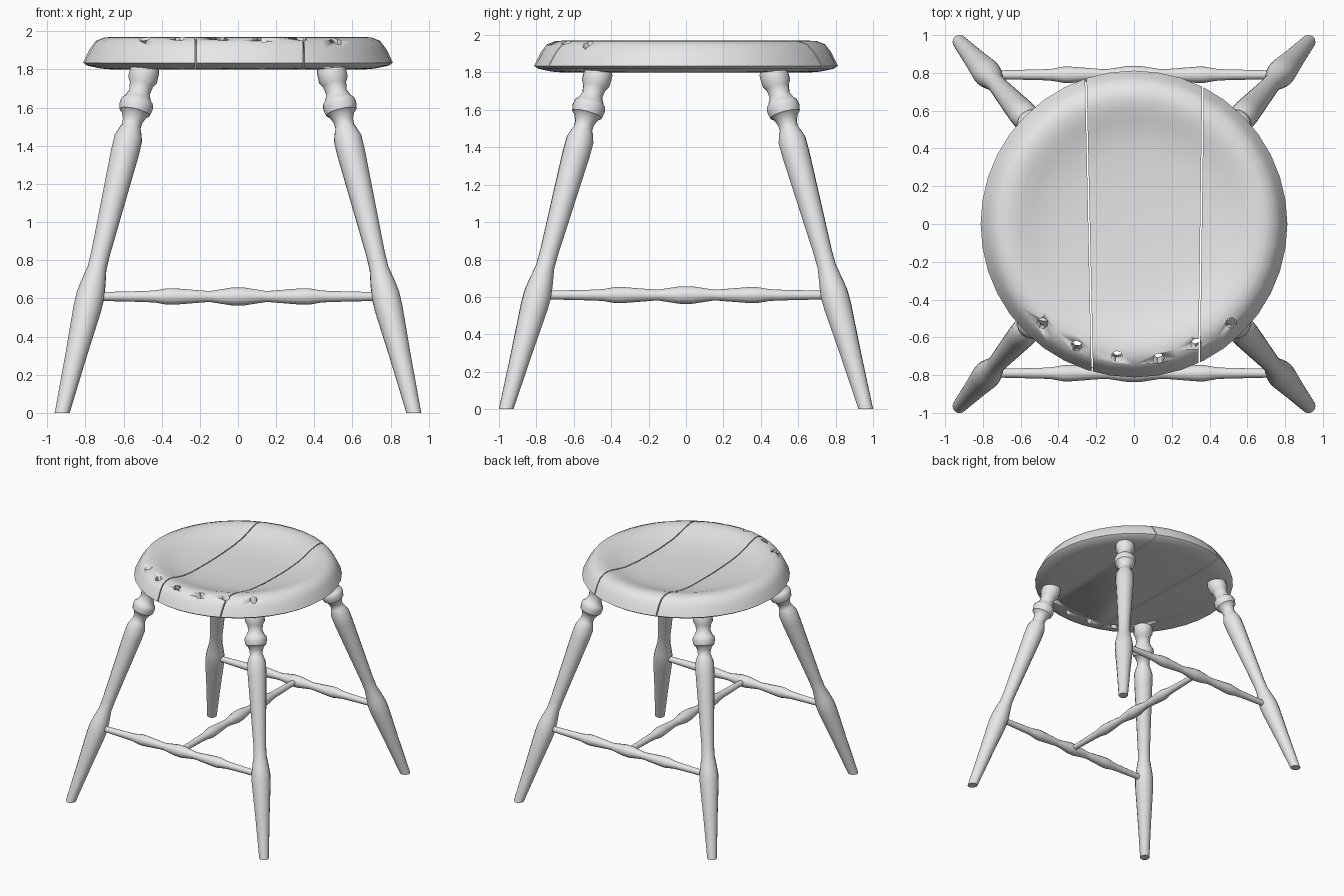
import bpy
import bmesh
import math
from mathutils import Vector

cube = bpy.data.objects.get("Cube")
if cube:
    bpy.data.objects.remove(cube, do_unlink=True)

wood = bpy.data.materials.new("grey wood")
wood.use_nodes = True
GREY = (0.8, 0.8, 0.8, 1)
wood.diffuse_color = GREY
wood.node_tree.nodes["Principled BSDF"].inputs["Base Color"].default_value = GREY


def finish(name, bm, angle=40):
    """Turn a bmesh into a smooth-shaded object."""
    bmesh.ops.recalc_face_normals(bm, faces=bm.faces)
    mesh = bpy.data.meshes.new(name)
    bm.to_mesh(mesh)
    bm.free()
    mesh.materials.append(wood)
    obj = bpy.data.objects.new(name, mesh)
    bpy.context.collection.objects.link(obj)
    activate(obj)
    bpy.ops.object.shade_smooth_by_angle(angle=math.radians(angle))
    return obj


def activate(obj):
    bpy.ops.object.select_all(action="DESELECT")
    obj.select_set(True)
    bpy.context.view_layer.objects.active = obj


def lathe(profile, start, end, sides):
    """Closed turning: profile of (fraction along axis, radius)."""
    start, end = Vector(start), Vector(end)
    rot = (end - start).to_track_quat("Z", "Y").to_matrix()
    bm = bmesh.new()
    rings = []
    for t, r in profile:
        centre = start.lerp(end, t)
        rings.append([bm.verts.new(centre + rot @ Vector(
            (r * math.cos(math.tau * i / sides), r * math.sin(math.tau * i / sides), 0)))
            for i in range(sides)])
    for a, b in zip(rings, rings[1:]):
        for i in range(sides):
            j = (i + 1) % sides
            bm.faces.new((a[i], a[j], b[j], b[i]))
    bm.faces.new(rings[0][::-1])
    bm.faces.new(rings[-1])
    return bm


def trim(bm, point, normal):
    """Cut away the side the normal points to and cap the cut."""
    bmesh.ops.bisect_plane(bm, geom=bm.verts[:] + bm.edges[:] + bm.faces[:],
                           plane_co=point, plane_no=normal, clear_outer=True)
    bmesh.ops.holes_fill(bm, edges=[e for e in bm.edges if e.is_boundary], sides=0)


# Seat: dished round slab, given as (height, radius)
SEAT = [(1.80, 0.66), (1.805, 0.72), (1.82, 0.79), (1.835, 0.812), (1.86, 0.80),
        (1.91, 0.775), (1.95, 0.745), (1.968, 0.70), (1.97, 0.66), (1.96, 0.61),
        (1.94, 0.55), (1.92, 0.48), (1.905, 0.38), (1.895, 0.2), (1.893, 0.05)]
GAP = 0.004
LEFT_SEAM, LEFT_DIR = Vector((-0.238, 0, 0)), Vector((1, 0.022, 0))
RIGHT_SEAM, RIGHT_DIR = Vector((0.355, 0, 0)), Vector((1, -0.014, 0))
shift = Vector((GAP, 0, 0))
planks = {
    "seat_plank_right": [(LEFT_SEAM - shift, LEFT_DIR)],
    "seat_plank_middle": [(LEFT_SEAM + shift, -LEFT_DIR), (RIGHT_SEAM - shift, RIGHT_DIR)],
    "seat_plank_left": [(RIGHT_SEAM + shift, -RIGHT_DIR)],
}

# Slanted spindle holes along the front rim
HOLES = [(-0.485, -0.525), (-0.305, -0.645), (-0.09, -0.70),
         (0.13, -0.712), (0.33, -0.635), (0.515, -0.525)]
cutters = []
for x, y in HOLES:
    top = Vector((x, y, 1.96))
    slant = Vector((x * 0.15, y * 0.32, 1))
    cutter = finish("hole_cutter", lathe([(0, 0.03), (1, 0.03)],
                                         top - slant * 0.3, top + slant * 0.1, 7))
    cutter.hide_render = True
    cutters.append(cutter)

for name, cuts in planks.items():
    bm = lathe(SEAT, (0, 0, 0), (0, 0, 1), 40)
    for point, normal in cuts:
        trim(bm, point, normal)
    plank = finish(name, bm)
    for cutter in cutters:
        mod = plank.modifiers.new("hole", "BOOLEAN")
        mod.operation = "DIFFERENCE"
        mod.solver = "EXACT"
        mod.object = cutter
    activate(plank)
    for mod in plank.modifiers[:]:
        if mod.type == "BOOLEAN":
            bpy.ops.object.modifier_apply(modifier=mod.name)
for cutter in cutters:
    bpy.data.objects.remove(cutter, do_unlink=True)

# Legs: turned, splayed, feet trimmed flat; given as (height, radius)
LEG = [(-0.06, 0.035), (0, 0.038), (0.3, 0.056), (0.55, 0.074), (0.62, 0.074),
       (0.68, 0.065), (0.76, 0.05), (0.84, 0.05), (1.1, 0.062), (1.36, 0.074),
       (1.44, 0.074), (1.49, 0.056), (1.50, 0.05), (1.53, 0.052), (1.565, 0.068),
       (1.575, 0.082), (1.61, 0.089), (1.635, 0.084), (1.645, 0.072), (1.68, 0.055),
       (1.72, 0.062), (1.745, 0.077), (1.80, 0.077), (1.84, 0.06)]
for side, sx in (("left", 1), ("right", -1)):
    for end, sy in (("front", -1), ("back", 1)):
        foot = Vector((sx * 0.922, sy * 0.962, 0))
        head = Vector((sx * 0.485, sy * 0.465, 1.81))
        bm = lathe([(z / 1.81, r) for z, r in LEG], foot, head, 16)
        trim(bm, Vector(), Vector((0, 0, -1)))
        finish(f"{end}_{side}_leg", bm)

# Stretchers: two across the legs, one joining their middles
half = [(0, 0.022), (0.06, 0.024), (0.19, 0.029), (0.22, 0.032), (0.26, 0.043),
        (0.285, 0.043), (0.39, 0.03), (0.41, 0.03), (0.48, 0.047)]
STRETCHER = half + [(1 - t, r) for t, r in reversed(half)]
Z = 0.61
for name, a, b in (("front_stretcher", (-0.775, -0.79, Z), (0.775, -0.79, Z)),
                   ("back_stretcher", (-0.775, 0.79, Z), (0.775, 0.79, Z)),
                   ("middle_stretcher", (0, -0.79, Z), (0, 0.79, Z))):
    finish(name, lathe(STRETCHER, a, b, 12))
